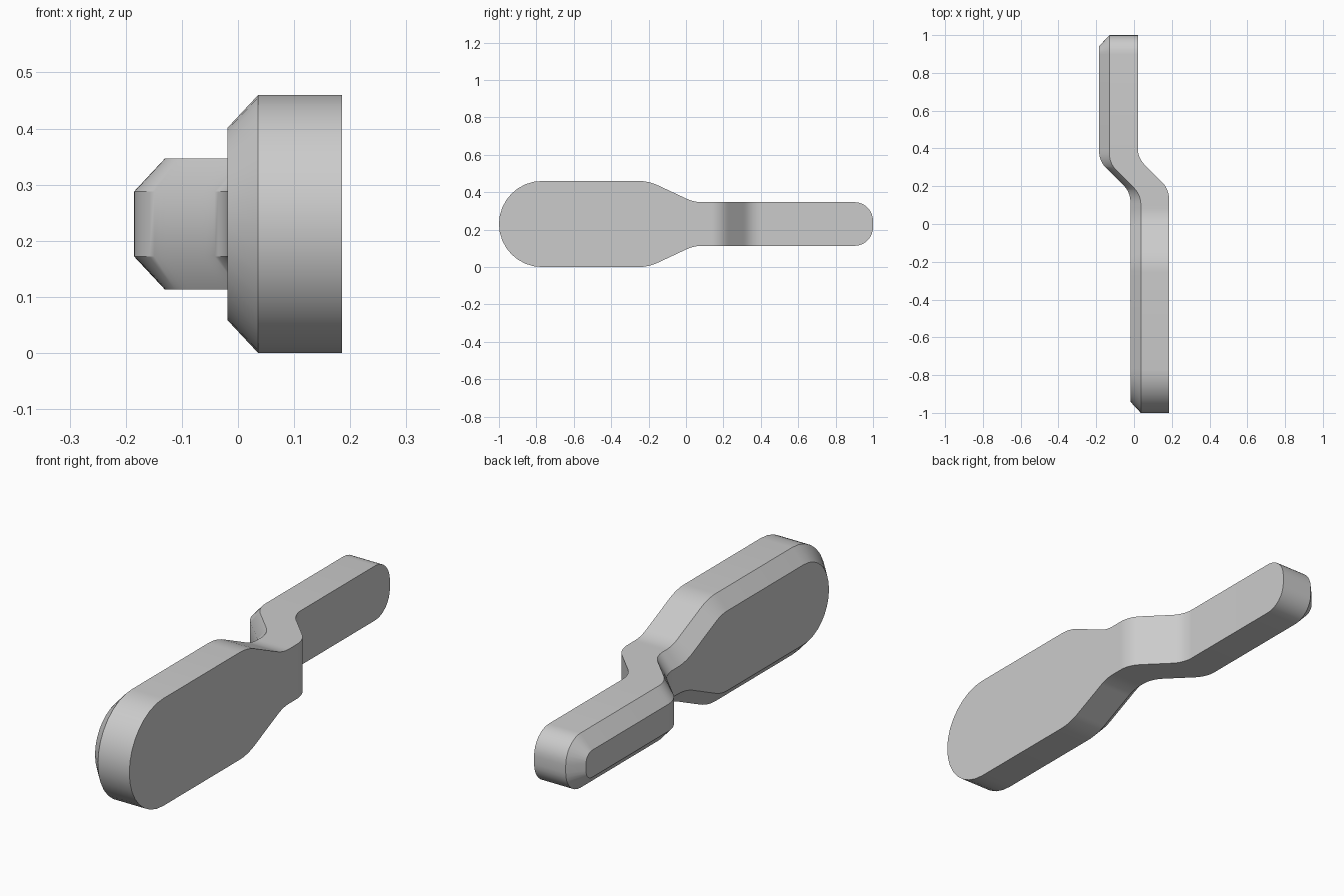
import bpy, bmesh, math
from mathutils import Vector

if "Cube" in bpy.data.objects:
    bpy.data.objects.remove(bpy.data.objects["Cube"])

INSET, DEPTH, MID_Z = 0.059, 0.055, 0.23


def fillet(path, tangents, seg=8):
    """Round the inner corners of an open path by tangent length."""
    out = []
    for i, p in enumerate(path):
        p = Vector(p)
        t = tangents[i]
        if t == 0:
            out.append(p)
            continue
        a = (Vector(path[i - 1]) - p).normalized()
        b = (Vector(path[i + 1]) - p).normalized()
        half = a.angle(b) / 2
        r = t * math.tan(half)
        c = p + (a + b).normalized() * (t / math.cos(half))
        u, v = p + a * t - c, p + b * t - c
        ang = u.angle(v)
        for k in range(seg + 1):
            s = k / seg
            out.append(c + (u * math.sin((1 - s) * ang) + v * math.sin(s * ang)) / math.sin(ang))
    return out


def jog(x0, y0, x1, y1):
    """x as a function of y along a filleted 45 degree step."""
    pts = fillet([(-1.5, x0), (y0, x0), (y1, x1), (1.5, x1)], [0, .05, .05, 0])

    def x_at(y):
        for a, b in zip(pts, pts[1:]):
            if a.x <= y <= b.x:
                return a.y + (b.y - a.y) * (y - a.x) / (b.x - a.x)
    return x_at


x_right = jog(0.185, 0.185, 0.02, 0.35)
x_mid = jog(0.036, 0.155, -0.13, 0.321)
x_left = jog(-0.019, 0.168, -0.185, 0.334)

# Upper half of the side outline (y, half height)
half = fillet([(-1, 0), (-1, .23), (-.2, .23), (.042, .117), (1, .117), (1, 0)],
              [0, .23, .055, .04, .1, 0])[1:]
# Extra stations through the step
stations = [Vector((0.098 + 0.01 * k, .117)) for k in range(31)]
cut = next(i for i, p in enumerate(half) if p.x > 0.5)
half = half[:cut] + stations + half[cut:]

# Inset outline for the bevelled side
inner = []
for i, p in enumerate(half):
    n = Vector((0, 0))
    for a, b in ((i - 1, i), (i, i + 1)):
        if a >= 0 and b < len(half):
            d = (half[b] - half[a]).normalized()
            n += Vector((d.y, -d.x))
    if i == 0:
        n = Vector((1, 0))
    elif i == len(half) - 1:
        n = Vector((-1, 0))
    inner.append(p + n.normalized() * INSET)
inner[0].y = inner[-1].y = 0

bm = bmesh.new()


def ring(outline, x_at):
    up = [bm.verts.new((x_at(p.x), p.x, MID_Z + p.y)) for p in outline]
    low = [bm.verts.new((x_at(p.x), p.x, MID_Z - p.y)) for p in outline[1:-1]]
    return up + low[::-1]


rings = [ring(half, x_right), ring(half, x_mid), ring(inner, x_left)]
N = len(rings[0])
# Side wall and bevel
for a, b in zip(rings, rings[1:]):
    for i in range(N):
        j = (i + 1) % N
        bm.faces.new((a[i], a[j], b[j], b[i]))
# Flat faces as strips
for r in (rings[0], rings[2]):
    for i in range(len(half) - 1):
        q = [r[i], r[i + 1], r[(N - i - 1) % N], r[(N - i) % N]]
        bm.faces.new(list(dict.fromkeys(q)))
bmesh.ops.recalc_face_normals(bm, faces=bm.faces)

mesh = bpy.data.meshes.new("lever_handle")
bm.to_mesh(mesh)
bm.free()
handle = bpy.data.objects.new("lever_handle", mesh)
bpy.context.collection.objects.link(handle)

grey = bpy.data.materials.new("light_grey")
grey.diffuse_color = (0.6, 0.6, 0.6, 1)
grey.use_nodes = True
grey.node_tree.nodes["Principled BSDF"].inputs["Base Color"].default_value = grey.diffuse_color
mesh.materials.append(grey)

bpy.context.view_layer.objects.active = handle
handle.select_set(True)
bpy.ops.object.shade_smooth_by_angle(angle=math.radians(30))
